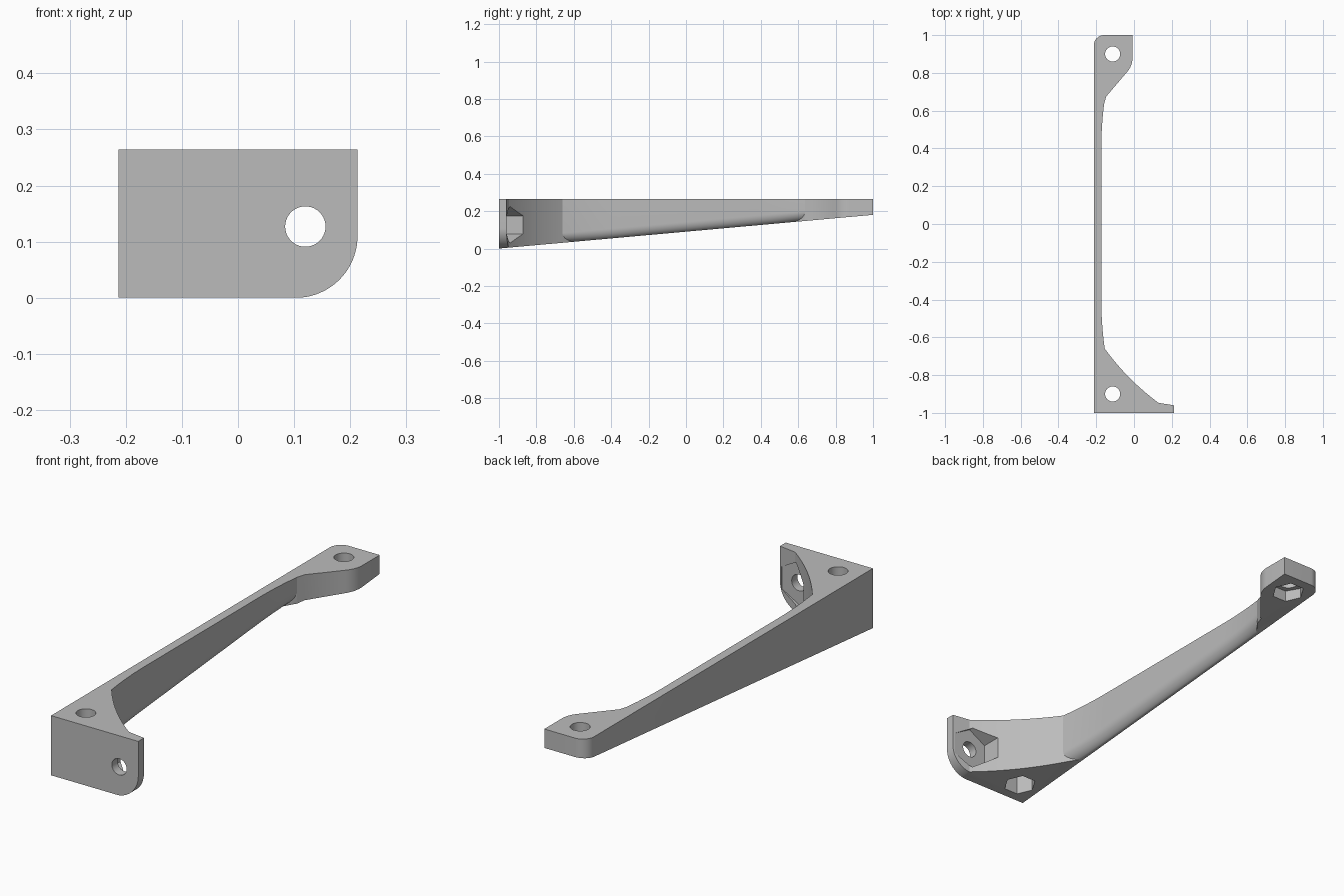
import bpy, bmesh, math
from mathutils import Vector, Matrix

if "Cube" in bpy.data.objects:
    bpy.data.objects.remove(bpy.data.objects["Cube"], do_unlink=True)

WALL, TOP = -0.213, 0.264      # flat back wall and top plane
SLOPE = 0.09                   # rise of the underside per unit of depth
OVER = 0.04                    # excess trimmed off by the envelope

grey = bpy.data.materials.new("light_grey")
grey.use_nodes = True
grey.diffuse_color = (0.5, 0.5, 0.5, 1)
grey.node_tree.nodes["Principled BSDF"].inputs["Base Color"].default_value = (0.5, 0.5, 0.5, 1)


def underside(y):
    return SLOPE * (y + 1)


def arc(cx, cy, r, a0, a1, n=16):
    """Points on a circular arc, angles in degrees."""
    angles = [math.radians(a0 + (a1 - a0) * i / n) for i in range(n + 1)]
    return [(cx + r * math.cos(a), cy + r * math.sin(a)) for a in angles]


def bow(a, b, c, n=16):
    """Points on a quadratic curve from a to c pulled toward b."""
    a, b, c = Vector(a), Vector(b), Vector(c)
    ts = [i / n for i in range(n + 1)]
    return [tuple(a * (1 - t) ** 2 + b * 2 * t * (1 - t) + c * t * t) for t in ts]


def finish(name, bm):
    bmesh.ops.recalc_face_normals(bm, faces=bm.faces)
    mesh = bpy.data.meshes.new(name)
    bm.to_mesh(mesh)
    bm.free()
    mesh.materials.append(grey)
    ob = bpy.data.objects.new(name, mesh)
    bpy.context.collection.objects.link(ob)
    return ob


def loft(name, rings):
    """Closed solid through rings of equal point count."""
    bm = bmesh.new()
    loops = [[bm.verts.new(p) for p in ring] for ring in rings]
    for lo, hi in zip(loops, loops[1:]):
        for i in range(len(lo)):
            j = (i + 1) % len(lo)
            bm.faces.new((lo[i], lo[j], hi[j], hi[i]))
    bm.faces.new(loops[0])
    bm.faces.new(loops[-1])
    return finish(name, bm)


def upright(name, outline, z0=-OVER, z1=TOP + OVER):
    return loft(name, [[(x, y, z) for x, y in outline] for z in (z0, z1)])


def combine(target, tool, operation):
    mod = target.modifiers.new("combine", "BOOLEAN")
    mod.operation, mod.solver, mod.object = operation, "EXACT", tool
    bpy.ops.object.select_all(action="DESELECT")
    bpy.context.view_layer.objects.active = target
    target.select_set(True)
    bpy.ops.object.modifier_apply(modifier=mod.name)
    bpy.data.objects.remove(tool, do_unlink=True)


# Front gusset with its thin mounting plate
left = WALL - OVER
front = [(left, -1 - OVER), (0.25, -1 - OVER), (0.25, -0.966), (0.213, -0.96)]
front += bow((0.13, -0.947), (-0.035, -0.825), (-0.155, -0.66))
front += [(WALL, -0.585), (left, -0.533)]
bracket = upright("mounting_bracket", front)

# Back tab with rounded outer corner
back = [(left, 0.52), (WALL, 0.567), (-0.158, 0.637), (-0.147, 0.675), (-0.045, 0.795)]
back += bow((-0.038, 0.803), (-0.01, 0.835), (-0.008, 0.875), 8)
back += [(-0.008, 1 + OVER), (-0.158, 1 + OVER)]
back += arc(-0.158, 0.945, 0.055, 90, 180, 12) + [(left, 0.945)]
combine(bracket, upright("back_tab", back), "UNION")

# Slim rail with rounded lower edge, widening toward both ends
rings = []
for i in range(49):
    y = -0.72 + 0.03 * i
    t = max(0, (abs(y) - 0.4) / 0.26)
    edge = -0.173 + 0.018 * t * t
    low, width, height = underside(y) - 0.002, edge - WALL + 0.002, 0.055
    ring = [(left, y, TOP + OVER), (edge, y, TOP + OVER)]
    ring += [(edge - width + width * u, y, low + height + height * v)
             for u, v in arc(0, 0, 1, 0, -90, 12)]
    ring.append((left, y, low))
    rings.append(ring)
combine(bracket, loft("rail", rings), "UNION")

# Envelope: flat walls, rounded plate corner and sloping underside
section = [(WALL, TOP), (WALL, -OVER), (0.103, -OVER)]
section += arc(0.103, 0.11, 0.11, -90, 0, 20) + [(0.213, TOP)]
envelope = loft("envelope", [[(x, y, z) for x, z in section] for y in (-1, 1)])
bm = bmesh.new()
bm.from_mesh(envelope.data)
cut = bmesh.ops.bisect_plane(bm, geom=bm.verts[:] + bm.edges[:] + bm.faces[:],
                             plane_co=(0, -1, 0.0005), plane_no=(0, SLOPE, -1),
                             clear_outer=True)
rim = [e for e in cut["geom_cut"] if isinstance(e, bmesh.types.BMEdge)]
bmesh.ops.holes_fill(bm, edges=rim, sides=0)
bmesh.ops.recalc_face_normals(bm, faces=bm.faces)
bm.to_mesh(envelope.data)
bm.free()
combine(bracket, envelope, "INTERSECT")


def drill(centre, radius, sides, start, end, along_y=False, turn=0):
    """Cut a round or six-sided hole, upright or front to back."""
    u, v = centre
    ring = arc(u, v, radius, turn, turn + 360, sides)[:-1]
    place = (lambda p, d: (p[0], d, p[1])) if along_y else (lambda p, d: (p[0], p[1], d))
    combine(bracket, loft("drill", [[place(p, d) for p in ring] for d in (start, end)]),
            "DIFFERENCE")


# Upright screw holes with nut pockets from below
for y in (-0.9, 0.9):
    drill((-0.113, y), 0.04, 40, -0.1, 0.4)
    drill((-0.113, y), 0.069, 6, -0.1, 0.217)

# Plate screw hole with nut pocket behind
drill((0.12, 0.127), 0.036, 40, -1.1, -0.8, True)
drill((0.12, 0.127), 0.097, 6, -0.96, -0.7, True, 30)

bpy.ops.object.select_all(action="DESELECT")
bracket.select_set(True)
bpy.context.view_layer.objects.active = bracket
bpy.ops.object.shade_smooth_by_angle(angle=math.radians(25))
